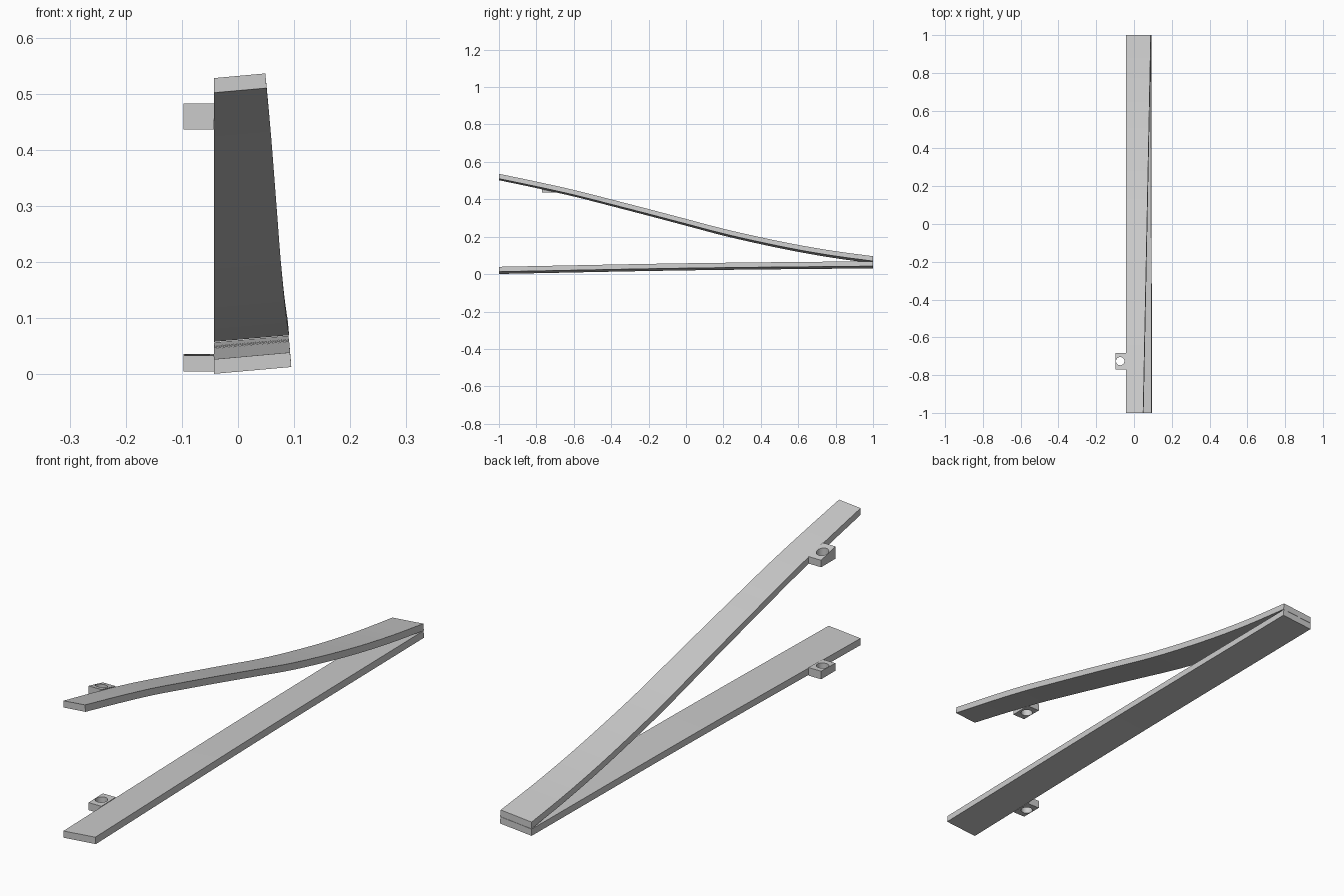
import bpy, bmesh
from mathutils import Vector

if "Cube" in bpy.data.objects:
    bpy.data.objects.remove(bpy.data.objects["Cube"], do_unlink=True)

grey = bpy.data.materials.new("plain grey")
grey.use_nodes = True
grey.diffuse_color = (0.6, 0.6, 0.6, 1)
grey.node_tree.nodes["Principled BSDF"].inputs["Base Color"].default_value = (0.6, 0.6, 0.6, 1)

INNER = -0.043      # shared straight edge of both arms
STEPS = 40


def finish(name, bm):
    bmesh.ops.recalc_face_normals(bm, faces=bm.faces)
    mesh = bpy.data.meshes.new(name)
    bm.to_mesh(mesh)
    bm.free()
    ob = bpy.data.objects.new(name, mesh)
    bpy.context.collection.objects.link(ob)
    mesh.materials.append(grey)
    return ob


def smooth(ob):
    bpy.ops.object.select_all(action='DESELECT')
    ob.select_set(True)
    bpy.context.view_layer.objects.active = ob
    bpy.ops.object.shade_smooth_by_angle(angle=0.5)


def height(knots, y):
    """Smooth curve through evenly spaced heights along y."""
    t = (y + 1) / 2 * (len(knots) - 1)
    i = min(int(t), len(knots) - 2)
    t -= i
    a, b = knots[i], knots[i + 1]
    before = knots[i - 1] if i else 2 * a - b
    after = knots[i + 2] if i + 2 < len(knots) else 2 * b - a
    m, n = (b - before) / 2, (after - a) / 2
    return a + m * t + (3 * (b - a) - 2 * m - n) * t**2 + (2 * (a - b) + m + n) * t**3


def arm(name, knots, outer_front, outer_back, thick=0.026, tilt=0.088):
    """Tilted rectangular section swept along y; knots are inner top heights."""
    bm = bmesh.new()
    last = None
    for s in range(STEPS + 1):
        y = -1 + 2 * s / STEPS
        outer = outer_front + (outer_back - outer_front) * s / STEPS
        top = height(knots, y)
        rise = (outer - INNER) * tilt
        ring = [bm.verts.new(p) for p in (
            (INNER, y, top - thick), (outer, y, top - thick + rise),
            (outer - thick * tilt, y, top + rise), (INNER, y, top))]
        if last:
            for k in range(4):
                j = (k + 1) % 4
                bm.faces.new((last[k], last[j], ring[j], ring[k]))
        else:
            bm.faces.new(ring)
        last = ring
    bm.faces.new(last)
    smooth(finish(name, bm))


def tab(name, base, top_front, top_back):
    """Side lug with a vertical screw hole."""
    bm = bmesh.new()
    profile = [(-0.77, base), (-0.683, base), (-0.683, top_back), (-0.77, top_front)]
    side = bm.faces.new([bm.verts.new((-0.097, y, z)) for y, z in profile])
    out = bmesh.ops.extrude_face_region(bm, geom=[side])
    bmesh.ops.translate(bm, vec=(0.0545, 0, 0),
                        verts=[g for g in out["geom"] if isinstance(g, bmesh.types.BMVert)])
    lug = finish(name, bm)

    drill = bmesh.new()
    bmesh.ops.create_cone(drill, cap_ends=True, segments=32, radius1=0.022, radius2=0.022, depth=0.2)
    bmesh.ops.translate(drill, vec=Vector((-0.073, -0.726, base)), verts=drill.verts)
    cutter = finish(name + "_hole_cutter", drill)
    cutter.hide_render = True
    cutter.display_type = 'WIRE'

    cut = lug.modifiers.new("hole", 'BOOLEAN')
    cut.operation, cut.solver, cut.object = 'DIFFERENCE', 'EXACT', cutter
    bpy.context.view_layer.objects.active = lug
    bpy.ops.object.modifier_apply(modifier="hole")
    bpy.data.objects.remove(cutter, do_unlink=True)
    smooth(lug)


# Two arms meeting in a solid block at the back
arm("lower_arm", [0.027, 0.046, 0.057], 0.095, 0.092)
arm("upper_arm", [0.528, 0.486, 0.441, 0.390, 0.338, 0.285, 0.232, 0.186, 0.145, 0.111, 0.084],
    0.051, 0.091)

# Screw lugs
tab("lower_tab", 0.005, 0.034, 0.036)
tab("upper_tab", 0.436, 0.483, 0.463)
